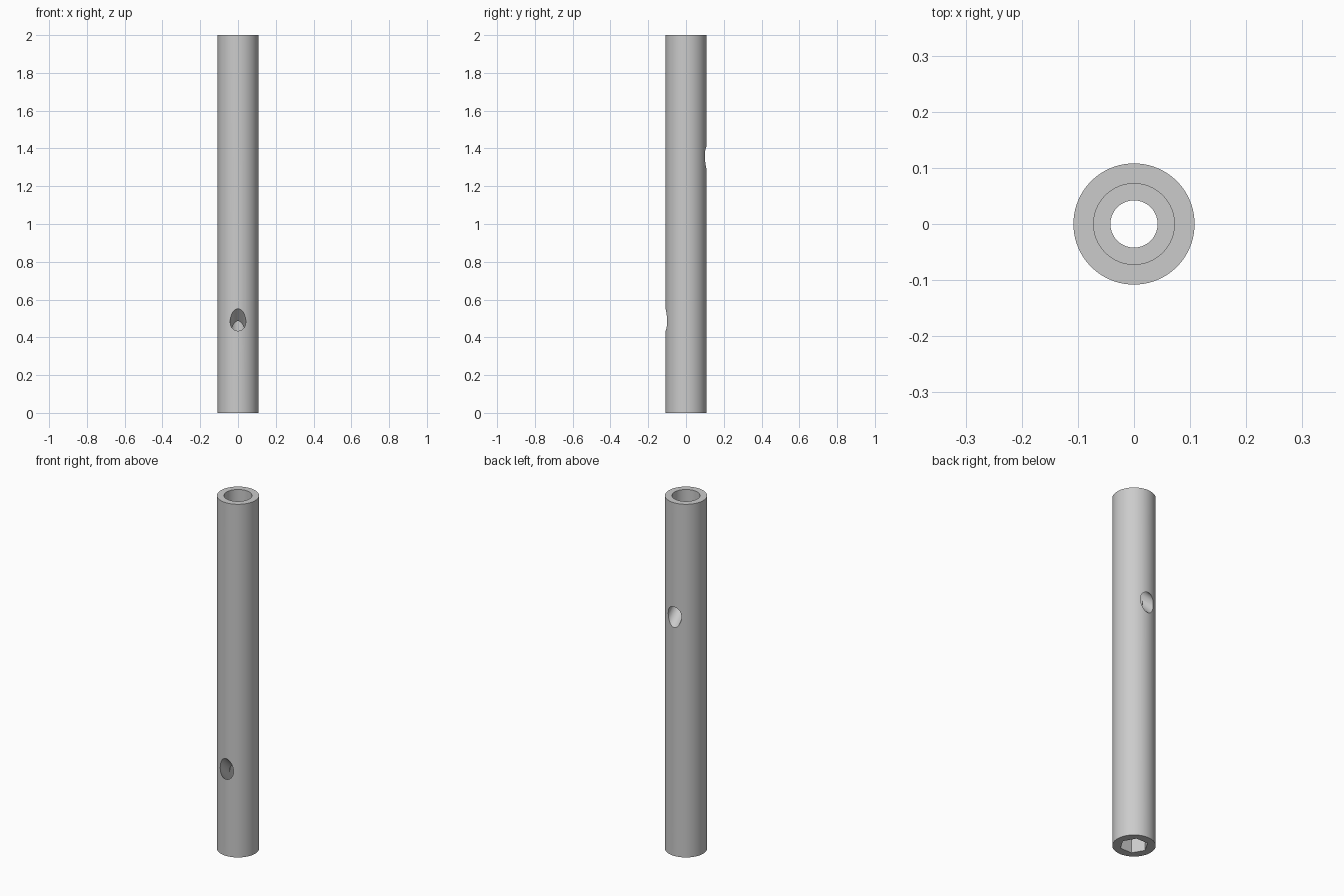
import bpy
import math
from mathutils import Vector

if "Cube" in bpy.data.objects:
    bpy.data.objects.remove(bpy.data.objects["Cube"], do_unlink=True)

LENGTH, OUTER, SOCKET, BORE = 2.0, 0.108, 0.072, 0.042

steel = bpy.data.materials.new("grey_metal")
steel.use_nodes = True
colour = (0.6, 0.6, 0.6, 1)
steel.diffuse_color = colour
steel.node_tree.nodes["Principled BSDF"].inputs["Base Color"].default_value = colour


def rod(name, radius, start, end, sides=96, turn=0.0):
    """Solid prism between two points."""
    start, end = Vector(start), Vector(end)
    axis = end - start
    tilt = axis.to_track_quat('Z', 'Y').to_euler() if axis.x or axis.y else (0, 0, turn)
    bpy.ops.mesh.primitive_cylinder_add(vertices=sides, radius=radius, depth=axis.length,
                                        location=(start + end) / 2, rotation=tilt)
    obj = bpy.context.object
    obj.name = name
    obj.data.materials.append(steel)
    return obj


def cut(body, cutter):
    """Subtract the cutter, then discard it."""
    cutter.hide_render = True
    bpy.context.view_layer.objects.active = body
    mod = body.modifiers.new("cut", 'BOOLEAN')
    mod.operation, mod.solver, mod.object = 'DIFFERENCE', 'EXACT', cutter
    bpy.ops.object.modifier_apply(modifier=mod.name)
    bpy.data.objects.remove(cutter, do_unlink=True)


# Outer tube
tube = rod("tube", OUTER, (0, 0, 0), (0, 0, LENGTH))

# Narrow bore, wide round socket at the top, hexagonal socket at the bottom
cut(tube, rod("bore_cutter", BORE, (0, 0, -0.1), (0, 0, LENGTH + 0.1)))
cut(tube, rod("round_socket_cutter", SOCKET, (0, 0, 1.7), (0, 0, LENGTH + 0.1)))
cut(tube, rod("hex_socket_cutter", SOCKET, (0, 0, -0.1), (0, 0, 0.25), 6, math.radians(30)))

# Slanted side holes, front and back, on parallel 45 degree axes
for name, side, height in (("front_hole_cutter", -1, 0.493), ("back_hole_cutter", 1, 1.352)):
    outside = (0, side * (OUTER + 0.1), height - side * 0.1)
    inside = (0, side * 0.004, height + side * (OUTER - 0.004))
    cut(tube, rod(name, 0.0415, outside, inside, 64))

# Smooth walls with crisp rims
bpy.ops.object.select_all(action='DESELECT')
tube.select_set(True)
bpy.context.view_layer.objects.active = tube
bpy.ops.object.shade_smooth_by_angle(angle=math.radians(30))
